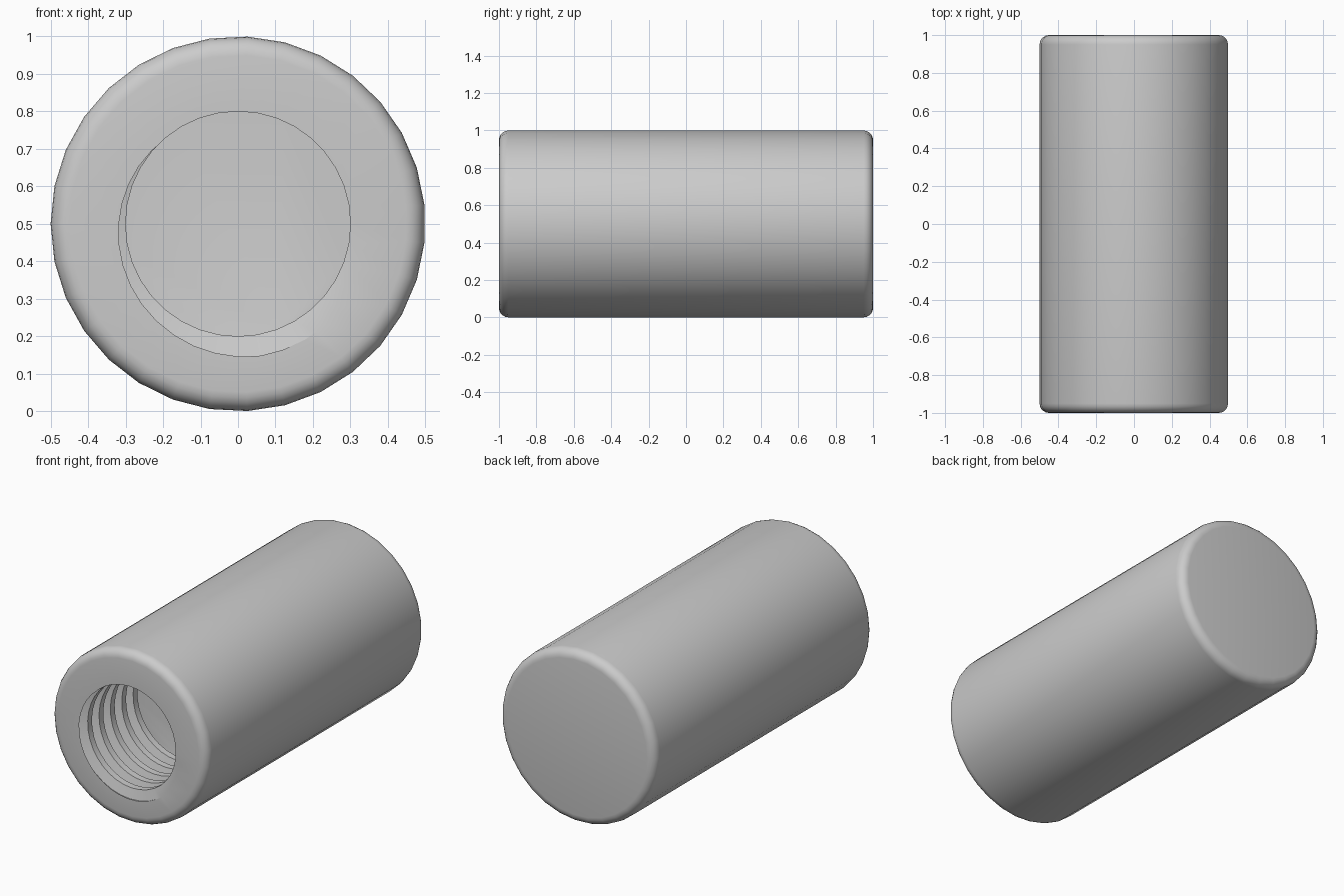
import bpy, bmesh, math
from mathutils import Vector

cube = bpy.data.objects.get("Cube")
if cube:
    bpy.data.objects.remove(cube, do_unlink=True)

SIDES, R, BEVEL = 31, 0.5, 0.05
PITCH, FRONT, FLOOR = 0.104, -1.0, -0.46
AXIS_Z = 0.5

steel = bpy.data.materials.new("grey_steel")
steel.use_nodes = True
colour = (0.6, 0.6, 0.6, 1)
steel.diffuse_color = colour
steel.node_tree.nodes["Principled BSDF"].inputs["Base Color"].default_value = colour


def polar(r, angle, y):
    return Vector((r * math.cos(angle), y, AXIS_Z + r * math.sin(angle)))


def skin(bm, rows, closed):
    """Join neighbouring rows of vertices with quads."""
    n = len(rows[0])
    for a, b in zip(rows, rows[1:]):
        for i in range(n if closed else n - 1):
            j = (i + 1) % n
            bm.faces.new((a[i], a[j], b[j], b[i]))


def boundary(bm, y):
    return [e for e in bm.edges if e.is_boundary
            and all(abs(v.co.y - y) < 1e-4 for v in e.verts)]


bm = bmesh.new()

# Helical thread surface, one profile per pitch
profile = [(0.0, 0.30), (0.375, 0.30), (0.77, 0.357), (0.85, 0.357)]
columns = 36
rows = []
for j in range(columns + 1):
    turn = j / columns
    rows.append([bm.verts.new(polar(r, turn * math.tau, FRONT + PITCH * (k + t - turn)))
                 for k in range(-2, 9) for t, r in profile])
skin(bm, rows, False)
bmesh.ops.remove_doubles(bm, verts=bm.verts[:], dist=1e-5)

# Trim the thread to the mouth and the floor of the bore
for y, side in ((FRONT, -1), (FLOOR, 1)):
    bmesh.ops.bisect_plane(bm, geom=bm.verts[:] + bm.edges[:] + bm.faces[:], dist=1e-6,
                           plane_co=(0, y, 0), plane_no=(0, side, 0), clear_outer=True)
bmesh.ops.triangle_fill(bm, edges=boundary(bm, FLOOR), use_beauty=True)

# Outer barrel with rounded rims
steps = [i / 5 * math.pi / 2 for i in range(6)]
rim = [(R - BEVEL + BEVEL * math.sin(a), 1 - BEVEL + BEVEL * math.cos(a)) for a in steps]
outline = [(r, -y) for r, y in rim] + rim[::-1]
rings = [[bm.verts.new(polar(r, math.pi + i * math.tau / SIDES, y)) for i in range(SIDES)]
         for r, y in outline]
skin(bm, rings, True)
bm.faces.new(rings[-1])

# Flat front face around the threaded mouth
bmesh.ops.triangle_fill(bm, edges=boundary(bm, FRONT), use_beauty=True, normal=(0, -1, 0))
bmesh.ops.recalc_face_normals(bm, faces=bm.faces[:])

mesh = bpy.data.meshes.new("threaded_sleeve")
bm.to_mesh(mesh)
bm.free()
mesh.materials.append(steel)
sleeve = bpy.data.objects.new("threaded_sleeve", mesh)
bpy.context.collection.objects.link(sleeve)

bpy.ops.object.select_all(action='DESELECT')
sleeve.select_set(True)
bpy.context.view_layer.objects.active = sleeve
bpy.ops.object.shade_smooth_by_angle(angle=math.radians(30))
